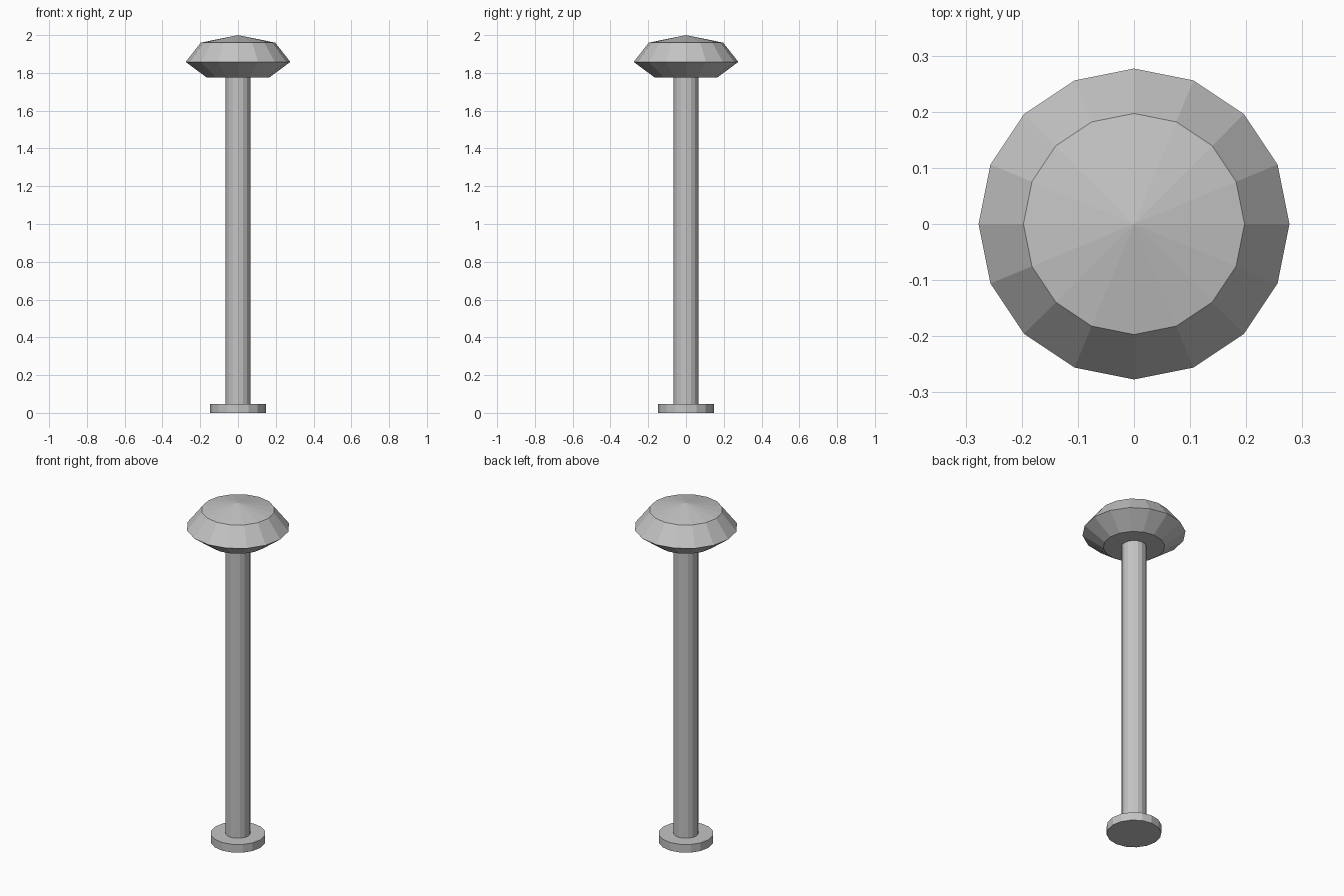
import bpy
import bmesh
import math

if "Cube" in bpy.data.objects:
    bpy.data.objects.remove(bpy.data.objects["Cube"])

SIDES = 16

grey = bpy.data.materials.new("light_grey")
grey.diffuse_color = (0.55, 0.55, 0.55, 1)
grey.use_nodes = True
grey.node_tree.nodes["Principled BSDF"].inputs["Base Color"].default_value = grey.diffuse_color


def turned(name, profile):
    """Lathe a list of (radius, z) points; ends are capped, radius 0 is a tip."""
    bm = bmesh.new()
    rings = []
    for r, z in profile:
        n = SIDES if r > 0 else 1
        rings.append([bm.verts.new((r * math.cos(2 * math.pi * i / SIDES),
                                    r * math.sin(2 * math.pi * i / SIDES), z))
                      for i in range(n)])
    for low, high in zip(rings, rings[1:]):
        for i in range(SIDES):
            j = (i + 1) % SIDES
            if len(high) == 1:
                bm.faces.new((low[i], low[j], high[0]))
            else:
                bm.faces.new((low[i], low[j], high[j], high[i]))
    bm.faces.new(rings[0][::-1])
    if len(rings[-1]) > 1:
        bm.faces.new(rings[-1])
    mesh = bpy.data.meshes.new(name)
    bm.to_mesh(mesh)
    bm.free()
    mesh.materials.append(grey)
    obj = bpy.data.objects.new(name, mesh)
    bpy.context.collection.objects.link(obj)
    return obj


# Round foot plate
turned("base_plate", [(0.147, 0), (0.147, 0.048)])
# Straight post
turned("post", [(0.067, 0.048), (0.067, 1.775)])
# Faceted lamp head with a shallow pointed cap
turned("lamp_head", [(0.165, 1.775), (0.277, 1.858), (0.197, 1.96), (0, 2.0)])
